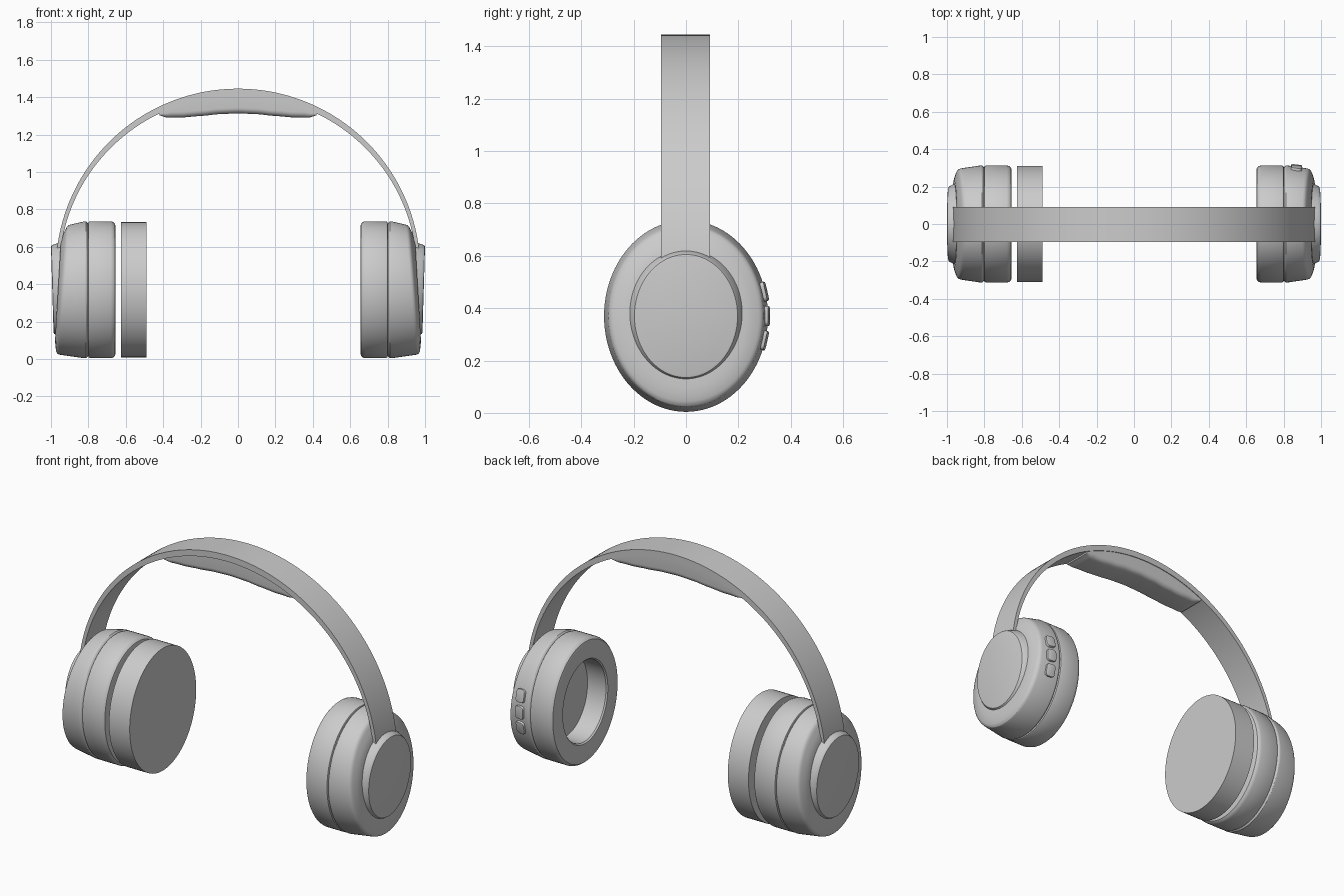
import bpy, bmesh
from math import sin, cos, pi, radians, sqrt
from mathutils import Matrix, Vector

if "Cube" in bpy.data.objects:
    bpy.data.objects.remove(bpy.data.objects["Cube"])

CZ, RY, RZ = 0.37, 0.313, 0.366   # ear cup centre height and radii


def finish(name, bm, angle=30):
    bmesh.ops.recalc_face_normals(bm, faces=bm.faces)
    me = bpy.data.meshes.new(name)
    bm.to_mesh(me)
    bm.free()
    ob = bpy.data.objects.new(name, me)
    bpy.context.collection.objects.link(ob)
    bpy.ops.object.select_all(action='DESELECT')
    ob.select_set(True)
    bpy.context.view_layer.objects.active = ob
    bpy.ops.object.shade_smooth_by_angle(angle=radians(angle))
    return ob


def loft(name, rings, angle=30):
    """Skin a list of equal-length point loops and close both ends."""
    bm = bmesh.new()
    loops = [[bm.verts.new(p) for p in ring] for ring in rings]
    n = len(loops[0])
    for a, b in zip(loops, loops[1:]):
        for i in range(n):
            j = (i + 1) % n
            bm.faces.new((a[i], a[j], b[j], b[i]))
    bm.faces.new(loops[0])
    bm.faces.new(loops[-1])
    return finish(name, bm, angle)


def ellipse(side, x, ry, rz, lean=0, n=96):
    """Ellipse facing x; lean shifts x with height."""
    pts = []
    for i in range(n):
        t = 2 * pi * i / n
        z = rz * sin(t)
        pts.append((side * (x + lean * z), ry * cos(t), CZ + z))
    return pts


def scaled(side, profile):
    return [ellipse(side, x, RY * s, RZ * s, lean) for x, s, lean in profile]


for side, label in ((-1, "left"), (1, "right")):
    # ear cushion with open hollow
    loft(label + "_ear_cushion", scaled(side, [
        (0.785, 0.65, 0), (0.665, 0.65, 0), (0.657, 0.67, 0), (0.655, 0.70, 0),
        (0.655, 0.93, 0), (0.658, 0.965, 0), (0.668, 0.99, 0), (0.68, 1, 0),
        (0.79, 1, 0), (0.798, 0.99, 0), (0.802, 0.96, 0)]))
    # tapered housing with leaning outer face
    loft(label + "_ear_housing", scaled(side, [
        (0.80, 0.955, 0), (0.806, 0.985, 0), (0.812, 0.998, 0), (0.82, 1, -0.005),
        (0.925, 0.95, -0.075), (0.935, 0.94, -0.08), (0.942, 0.92, -0.08),
        (0.947, 0.89, -0.08), (0.955, 0.82, -0.07), (0.962, 0.74, -0.06),
        (0.962, 0.6, -0.05)]))
    # outer cap
    loft(label + "_outer_cap", [ellipse(side, *p) for p in [
        (0.92, 0.235, 0.262, 0.0), (0.975, 0.208, 0.243, 0.03),
        (0.985, 0.202, 0.239, 0.03), (0.991, 0.197, 0.235, 0.03),
        (0.993, 0.188, 0.228, 0.03)]])

# detached ear disc on the left
loft("left_ear_disc", [ellipse(-1, x, 0.31, 0.361) for x in (0.49, 0.625)])

# headband: arc, thicker at the crown
BZ, BR = 0.47, 0.975


def band_thickness(a):
    return 0.02 + 0.017 * sin(a) ** 2


band = []
for i in range(97):
    a = radians(5 + 170 * i / 96)
    r = BR - band_thickness(a)
    band.append([(BR * cos(a), -0.095, BZ + BR * sin(a)), (BR * cos(a), 0.092, BZ + BR * sin(a)),
                 (r * cos(a), 0.092, BZ + r * sin(a)), (r * cos(a), -0.095, BZ + r * sin(a))])
loft("headband", band)

# crown pad: rounded underside following a wavy line
LOWER = [1.313, 1.309, 1.299, 1.291, 1.290, 1.303]   # at |x| = 0, .1, .2, .3, .38, .42
KNOTS = [0, 0.1, 0.2, 0.3, 0.38, 0.42]


def lower(x):
    for i in range(5):
        if x <= KNOTS[i + 1] + 1e-6:
            t = (x - KNOTS[i]) / (KNOTS[i + 1] - KNOTS[i])
            t = 0.5 * t + 0.5 * t * t * (3 - 2 * t)
            return LOWER[i] + t * (LOWER[i + 1] - LOWER[i])


pad = []
for i in range(57):
    x = -0.42 + 0.84 * i / 56
    top = BZ + sqrt(0.942 ** 2 - x * x)
    low = lower(abs(x))
    r = min(0.03, (top - low) * 0.6)
    ring = [(x, -0.088, top), (x, 0.088, top)]
    for sgn in (1, -1):
        arc = [(x, sgn * (0.088 - r + r * cos(t)), low + r - r * sin(t))
               for t in [k * pi / 12 for k in range(7)]]
        ring += arc if sgn == 1 else arc[::-1]
    pad.append(ring)
loft("crown_pad", pad, 40)

# three control buttons on the back rim of the right housing
for name, deg in (("upper", 15), ("middle", 0), ("lower", -15)):
    t = radians(deg)
    s = 0.975
    pos = Vector((0.868, RY * s * cos(t), CZ + RZ * s * sin(t)))
    normal = Vector((0.14, cos(t) / RY * 0.33, sin(t) / RZ * 0.33)).normalized()
    up = Vector((0, -normal.z, normal.y)).normalized()
    across = up.cross(normal)
    rot = Matrix((across, up, normal)).transposed().to_4x4()
    bm = bmesh.new()
    bmesh.ops.create_cube(bm, size=1, matrix=Matrix.Diagonal((0.058, 0.075, 0.026, 1)))
    sides = [e for e in bm.edges if abs(e.verts[0].co.z - e.verts[1].co.z) > 0.01]
    bmesh.ops.bevel(bm, geom=sides, offset=0.018, segments=5, affect='EDGES', profile=0.5)
    rim = [e for e in bm.edges if all(v.co.z > 0.012 for v in e.verts)]
    bmesh.ops.bevel(bm, geom=rim, offset=0.004, segments=2, affect='EDGES', profile=0.5)
    bm.transform(Matrix.Translation(pos) @ rot)
    finish(name + "_button", bm)
